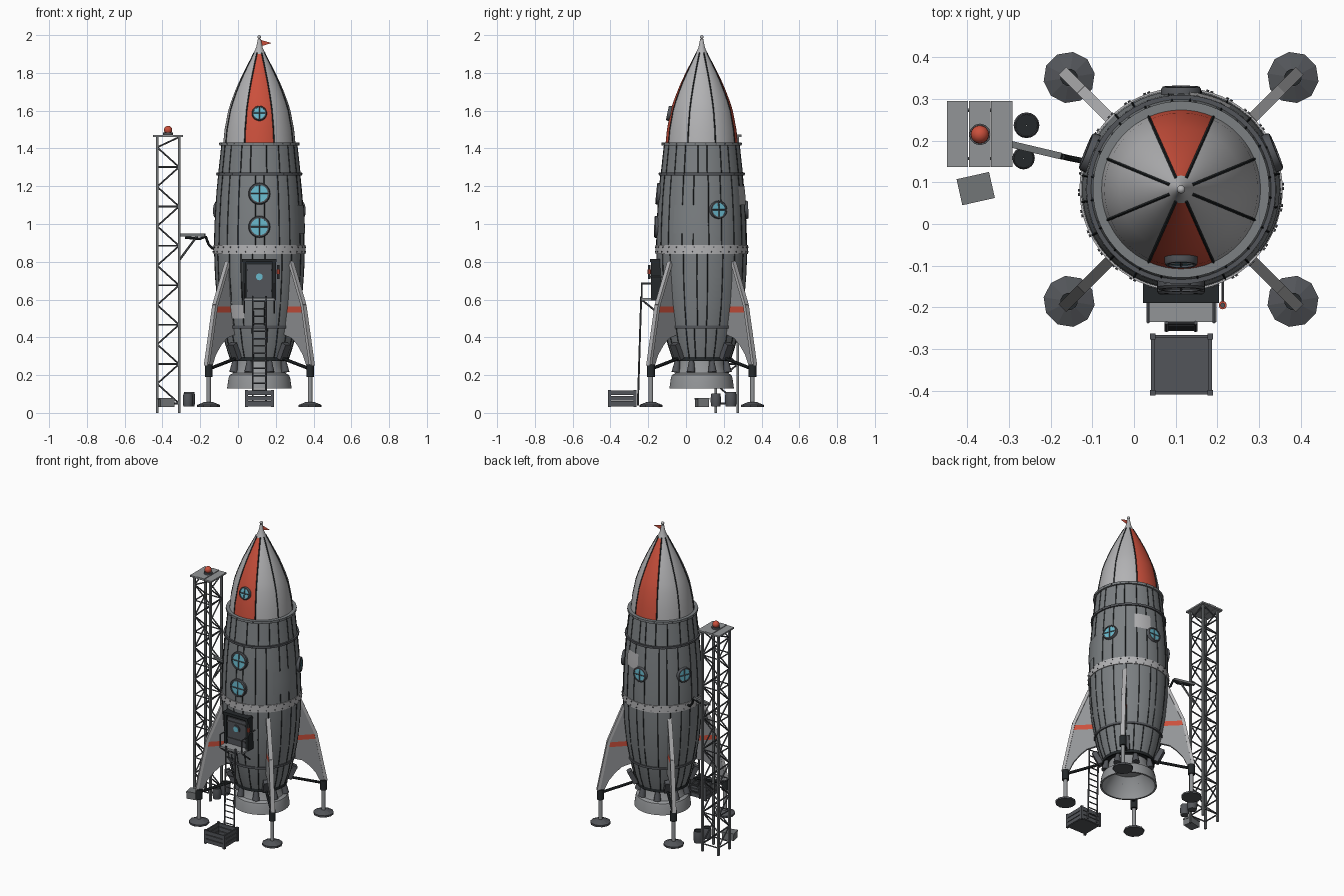
import bpy, bmesh, math, random
from mathutils import Vector, Matrix

cube = bpy.data.objects.get("Cube")
if cube:
    bpy.data.objects.remove(cube)
random.seed(4)
AXIS = Vector((0.113, 0.083, 0))
T_AXIS = Matrix.Translation(AXIS)


def material(name, *rgb):
    m = bpy.data.materials.new(name)
    m.use_nodes = True
    m.diffuse_color = (*rgb, 1)
    m.node_tree.nodes["Principled BSDF"].inputs["Base Color"].default_value = (*rgb, 1)
    return m


HULL = material("hull grey", .2, .215, .225)
LIGHT = material("pale metal", .45, .45, .46)
FIN = material("fin grey", .29, .3, .31)
RED = material("signal red", .6, .08, .045)
GLASS = material("window blue", .14, .48, .6)
DARK = material("black rubber", .018, .022, .024)
STEEL = material("dark steel", .085, .09, .1)
TOWER = material("tower grey", .17, .18, .185)


def finish(name, bm, *mats, matrix=None, smooth=True):
    if matrix:
        bm.transform(matrix)
    bmesh.ops.recalc_face_normals(bm, faces=bm.faces)
    me = bpy.data.meshes.new(name)
    bm.to_mesh(me)
    bm.free()
    for m in mats:
        me.materials.append(m)
    ob = bpy.data.objects.new(name, me)
    bpy.context.collection.objects.link(ob)
    if smooth:
        bpy.ops.object.select_all(action='DESELECT')
        ob.select_set(True)
        bpy.context.view_layer.objects.active = ob
        bpy.ops.object.shade_smooth_by_angle(angle=math.radians(35))
    return ob


def tube(bm, p, q, r, r2=None, n=8):
    p, q = Vector(p), Vector(q)
    m = Matrix.Translation((p + q) / 2) @ (q - p).to_track_quat('Z', 'Y').to_matrix().to_4x4()
    bmesh.ops.create_cone(bm, cap_ends=True, segments=n, radius1=r, radius2=r if r2 is None else r2,
                          depth=(q - p).length, matrix=m)


def beam(bm, p, q, w, d):
    p, q = Vector(p), Vector(q)
    m = Matrix.Translation((p + q) / 2) @ (q - p).to_track_quat('Z', 'Y').to_matrix().to_4x4()
    bmesh.ops.create_cube(bm, size=1, matrix=m @ Matrix.Diagonal((w, d, (q - p).length, 1)))


def box(bm, lo, hi):
    lo, hi = Vector(lo), Vector(hi)
    bmesh.ops.create_cube(bm, size=1, matrix=Matrix.Translation((lo + hi) / 2) @ Matrix.Diagonal((*(hi - lo), 1)))


def lathe(name, profile, *mats, segs=60, rule=None, loop=False, matrix=T_AXIS):
    bm = bmesh.new()
    rings = [[bm.verts.new((r * math.cos(a), r * math.sin(a), z))
              for a in (math.tau * i / segs for i in range(segs))] for r, z in profile]
    for a, b in zip(rings, rings[1:] + (rings[:1] if loop else [])):
        for i in range(segs):
            j = (i + 1) % segs
            f = bm.faces.new((a[i], a[j], b[j], b[i]))
            if rule:
                f.material_index = rule(f.calc_center_median())
    return finish(name, bm, *mats, matrix=matrix)


BODY = [(.153, .28), (.18, .36), (.2, .455), (.222, .58), (.235, .72), (.24, .865),
        (.237, 1.0), (.229, 1.14), (.217, 1.265), (.2, 1.42)]
NOSE = [(.192, 1.42), (.184, 1.5), (.165, 1.6), (.149, 1.65), (.13, 1.7), (.109, 1.75), (.085, 1.8),
        (.057, 1.855), (.033, 1.9), (.017, 1.935), (.008, 1.98)]


def radius(z):
    pts = BODY if z < 1.425 else NOSE
    for (r0, z0), (r1, z1) in zip(pts, pts[1:]):
        if z <= z1:
            return r0 + (r1 - r0) * (z - z0) / (z1 - z0)
    return pts[-1][0]


def on_hull(deg, z, off=0):
    a, r = math.radians(deg), radius(z) + off
    return AXIS + Vector((r * math.cos(a), r * math.sin(a), z))


def hull_frame(deg, z):
    # local z points outward, local y up along the hull
    up = (on_hull(deg, z + .02) - on_hull(deg, z - .02)).normalized()
    a = math.radians(deg)
    side = Vector((-math.sin(a), math.cos(a), 0))
    m = Matrix((side, up, side.cross(up))).transposed().to_4x4()
    return Matrix.Translation(on_hull(deg, z)) @ m


# Hull, nose and engine bell
lathe("hull", [(.01, .285)] + BODY + [(.18, 1.43)], HULL, DARK, rule=lambda c: int(c.z < .284))
lathe("nose_cone", NOSE, LIGHT, RED,
      rule=lambda c: int(c.z < 1.915 and abs(c.x) < abs(c.y) * math.tan(math.radians(24.5))))
lathe("engine_bell", [(.118, .29), (.124, .25), (.14, .21), (.158, .2), (.163, .185), (.171, .13), (.16, .13),
                      (.15, .18), (.1, .25), (.01, .26)], FIN)
lathe("hull_skirt", [(.158, .275), (.158, .295), (.15, .295), (.15, .275)], DARK, loop=True)

# Hoops, riveted band and rivets
for name, z, h, t, m in (("lower_hoop", .455, .014, .007, STEEL), ("shoulder_hoop", 1.265, .014, .01, STEEL),
                         ("nose_hoop", 1.424, .016, .012, HULL), ("riveted_band", .865, .046, .004, LIGHT)):
    r = radius(z)
    lathe(name, [(r - .01, z - h / 2), (r + t, z - h / 2), (r + t, z + h / 2), (r - .01, z + h / 2)], m, loop=True)
bm = bmesh.new()
for z, n, off in ((.853, 30, .004), (.878, 30, .004), (1.265, 24, .008), (1.424, 24, .01)):
    for k in range(n):
        d = 360 * k / n + z * 99
        tube(bm, on_hull(d, z, off - .004), on_hull(d, z, off + .004), .004, n=6)
finish("rivets", bm, STEEL)

# Plate seams and nose ribs
bm = bmesh.new()
for z0, z1, n in ((.29, .455, 20), (.455, .84, 20), (.89, 1.265, 20), (1.265, 1.42, 20)):
    for k in range(n):
        d = 360 * k / n + random.uniform(-4, 4) + 9
        zs = [z0 + (z1 - z0) * i / 4 for i in range(5)]
        for a, b in zip(zs, zs[1:]):
            tube(bm, on_hull(d, a), on_hull(d, b), .0026, n=4)
finish("plate_seams", bm, DARK, smooth=False)
bm = bmesh.new()
for d in (22.5, 66, 114, 157.5, 202.5, 246, 294, 337.5):
    for (r0, a), (r1, b) in zip(NOSE[:8], NOSE[1:9]):
        tube(bm, on_hull(d, a + .006), on_hull(d, b + .006), .0035, n=4)
finish("nose_ribs", bm, DARK, smooth=False)


# Repair plates following the hull
def plate(name, deg, half, z0, z1, mat):
    bm = bmesh.new()
    grid = [[bm.verts.new(on_hull(deg + half * (i / 3 - 1), z0 + (z1 - z0) * j / 4, .004)) for i in range(7)]
            for j in range(5)]
    for a, b in zip(grid, grid[1:]):
        for i in range(6):
            bm.faces.new((a[i], a[i + 1], b[i + 1], b[i]))
    finish(name, bm, mat)


plate("front_patch", 236, 12, .5, .57, LIGHT)
plate("right_patch", -20, 18, .95, 1.1, HULL)
plate("back_patch", 72, 13, 1.1, 1.2, LIGHT)

# Portholes
for i, (deg, z, r) in enumerate(((270, 1.16, .058), (270, .985, .058), (270, 1.585, .04),
                                 (22, 1.075, .048), (90, 1.075, .048), (158, 1.075, .048))):
    m = hull_frame(deg, z)
    lathe(f"porthole_rim_{i}", [(r, -.02), (r, .008), (r * .92, .014), (r * .78, .014), (r * .78, -.02)],
          STEEL, segs=24, loop=True, matrix=m)
    bm = bmesh.new()
    tube(bm, (0, 0, -.01), (0, 0, .009), r * .8, n=24)
    finish(f"porthole_glass_{i}", bm, GLASS, matrix=m)
    bm = bmesh.new()
    for s in (Vector((r * .8, 0, .01)), Vector((0, r * .8, .01))):
        tube(bm, s, Vector((-s.x, -s.y, s.z)), .003, n=4)
    finish(f"porthole_bars_{i}", bm, STEEL, matrix=m)

# Spire and pennant
bm = bmesh.new()
bmesh.ops.create_uvsphere(bm, u_segments=12, v_segments=8, radius=.01,
                          matrix=Matrix.Translation(AXIS + Vector((0, 0, 1.99))))
finish("spire_ball", bm, LIGHT)
bm = bmesh.new()
bm.faces.new([bm.verts.new(AXIS + Vector((x, 0, z))) for x, z in ((.005, 1.94), (.005, 1.975), (.065, 1.958))])
finish("pennant", bm, RED, smooth=False)

# Fins with landing legs
FIN_SHAPE = [(.2, .8), (.24, .8), (.335, .57), (.398, .25), (.358, .25), (.33, .31), (.29, .36), (.25, .395), (.17, .42)]
for side, deg in (("back_left", 45), ("back_right", 135), ("front_right", 225), ("front_left", 315)):
    m = T_AXIS @ Matrix.Rotation(math.radians(deg), 4, 'Z')
    bm = bmesh.new()
    face = bm.faces.new([bm.verts.new((x, -.007, z)) for x, z in FIN_SHAPE])
    ext = bmesh.ops.extrude_face_region(bm, geom=[face])
    bmesh.ops.translate(bm, vec=(0, .014, 0), verts=[v for v in ext["geom"] if isinstance(v, bmesh.types.BMVert)])
    for z in (.532, .564):
        bmesh.ops.bisect_plane(bm, geom=bm.verts[:] + bm.edges[:] + bm.faces[:], plane_co=(0, 0, z), plane_no=(0, 0, 1))
    for f in bm.faces:
        f.material_index = int(.532 < f.calc_center_median().z < .564)
    finish("fin_" + side, bm, FIN, RED, matrix=m, smooth=False)
    bm = bmesh.new()
    for (x0, z0), (x1, z1) in zip(FIN_SHAPE[1:3], FIN_SHAPE[2:4]):
        beam(bm, (x0 - .004, 0, z0), (x1 - .004, 0, z1), .026, .018)
    finish("fin_spine_" + side, bm, LIGHT, matrix=m, smooth=False)
    bm = bmesh.new()
    tube(bm, (.38, 0, .19), (.38, 0, .255), .021, n=12)
    tube(bm, (.37, 0, .235), (.15, 0, .295), .009)
    finish("leg_housing_" + side, bm, DARK, matrix=m)
    bm = bmesh.new()
    tube(bm, (.38, 0, .05), (.38, 0, .2), .012, n=12)
    finish("leg_piston_" + side, bm, FIN, matrix=m)
    bm = bmesh.new()
    tube(bm, (.38, 0, .03), (.38, 0, .042), .062, n=10)
    tube(bm, (.38, 0, .042), (.38, 0, .058), .061, .022, n=10)
    beam(bm, (.165, 0, .285), (.205, 0, .365), .045, .03)
    finish("foot_and_bracket_" + side, bm, STEEL, matrix=m, smooth=False)

# Small thrusters around the bell
bm = bmesh.new()
for k in range(8):
    a = math.radians(22.5 + 45 * k)
    p = Vector((math.cos(a), math.sin(a), 0))
    tube(bm, p * .148 + Vector((0, 0, .215)), p * .138 + Vector((0, 0, .285)), .023, .012, n=12)
finish("thrusters", bm, STEEL, matrix=T_AXIS)

# Entry hatch
bm = bmesh.new()
box(bm, (.028, -.172, .595), (.198, -.09, .815))
for x in (.034, .192):
    box(bm, (x - .009, -.184, .595), (x + .009, -.1, .815))
box(bm, (.022, -.19, .798), (.204, -.1, .816))
finish("hatch_frame", bm, DARK, smooth=False)
bm = bmesh.new()
box(bm, (.048, -.178, .61), (.178, -.17, .785))
for z in (.64, .75):
    box(bm, (.048, -.183, z), (.178, -.17, z + .012))
tube(bm, (.113, -.17, .72), (.113, -.184, .72), .026, n=20)
finish("hatch_door", bm, STEEL)
bm = bmesh.new()
tube(bm, (.113, -.18, .72), (.113, -.186, .72), .018, n=20)
finish("hatch_window", bm, GLASS)

# Porch, rails and ladder
bm = bmesh.new()
box(bm, (.03, -.235, .595), (.198, -.15, .607))
finish("porch_floor", bm, FIN, smooth=False)
bm = bmesh.new()
for x in (.034, .192):
    tube(bm, (x, -.235, .6), (x, -.235, .685), .004, n=6)
    tube(bm, (x, -.237, .685), (x, -.16, .685), .004, n=6)
    tube(bm, (x, -.232, .597), (x, -.15, .53), .005, n=6)
for x in (.078, .148):
    tube(bm, (x, -.237, .62), (x, -.255, .04), .005, n=6)
for k in range(14):
    t = k / 14
    tube(bm, (.078, -.237 - .018 * t, .59 - .55 * t), (.148, -.237 - .018 * t, .59 - .55 * t), .004, n=6)
tube(bm, (.213, -.12, .72), (.213, -.195, .72), .004, n=6)
tube(bm, (.213, -.195, .71), (.213, -.195, .782), .006)
finish("ladder_and_rails", bm, STEEL)
bm = bmesh.new()
tube(bm, (.213, -.195, .735), (.213, -.195, .76), .01, n=10)
finish("hatch_lamp", bm, RED)

# Open supply crate
bm = bmesh.new()
x0, x1, y0, y1 = .045, .183, -.405, -.27
box(bm, (x0, y0, .035), (x1, y1, .045))
for z in (.038, .066, .094):
    for y in (y0, y1):
        box(bm, (x0, y - .004, z), (x1, y + .004, z + .024))
    for x in (x0, x1):
        box(bm, (x - .004, y0, z), (x + .004, y1, z + .024))
for x in (x0, x1):
    for y in (y0, y1):
        box(bm, (x - .007, y - .007, .03), (x + .007, y + .007, .122))
finish("supply_crate", bm, STEEL, smooth=False)

# Service tower
corners = [(-.428, .157), (-.312, .157), (-.312, .273), (-.428, .273)]
legs, braces = bmesh.new(), bmesh.new()
step = 1.46 / 14
for i, (a, b) in enumerate(zip(corners, corners[1:] + corners[:1])):
    beam(legs, (*a, 0), (*a, 1.46), .013, .013)
    for k in range(14):
        p, q = (a, b) if (k + i // 2) % 2 else (b, a)
        tube(braces, (*p, .05 + k * step), (*q, min(.05 + (k + 1) * step, 1.46)), .0045, n=6)
        if k % 2 == 0:
            tube(braces, (*a, .05 + k * step), (*b, .05 + k * step), .0045, n=6)
finish("tower_legs", legs, TOWER, smooth=False)
finish("tower_braces", braces, STEEL)
bm = bmesh.new()
for k in range(3):
    box(bm, (-.449 + k * .053, .137, 1.46), (-.398 + k * .053, .295, 1.47 + .003 * (k % 2)))
finish("tower_deck", bm, FIN, smooth=False)
bm = bmesh.new()
tube(bm, (-.37, .215, 1.468), (-.37, .215, 1.485), .026, n=12)
finish("beacon_base", bm, STEEL)
bm = bmesh.new()
bmesh.ops.create_uvsphere(bm, u_segments=16, v_segments=10, radius=.022, matrix=Matrix.Translation((-.37, .215, 1.498)))
finish("beacon", bm, RED)

# Fuel arm and hose
bm = bmesh.new()
beam(bm, (-.31, .195, .942), (-.175, .163, .942), .016, .014)
tube(bm, (-.31, .195, .81), (-.215, .172, .938), .006)
finish("fuel_arm", bm, TOWER)
bm = bmesh.new()
path = [(-.28, .188, .928), (-.2, .168, .922), (-.172, .162, .935), (-.155, .158, .89), (-.135, .154, .87), (-.11, .148, .872)]
for a, b in zip(path, path[1:]):
    tube(bm, a, b, .007)
finish("fuel_hose", bm, DARK)

# Barrels and small box
for i, (x, y, r, z) in enumerate(((-.258, .237, .031, .11), (-.265, .158, .027, .103))):
    lathe(f"barrel_{i}", [(.001, .033), (r * .88, .033), (r, .055), (r, z - .022), (r * .88, z), (r * .8, z),
                          (r * .8, z - .006), (.001, z - .006)], STEEL, DARK, segs=16,
          rule=lambda c: int(c.z > z - .012 and c.xy.length < r * .82), matrix=Matrix.Translation((x, y, 0)))
bm = bmesh.new()
box(bm, (-.038, -.03, .032), (.038, .03, .078))
box(bm, (-.04, -.032, .07), (.04, .032, .08))
finish("small_box", bm, TOWER, matrix=Matrix.Translation((-.38, .085, 0)) @ Matrix.Rotation(.22, 4, 'Z'), smooth=False)
